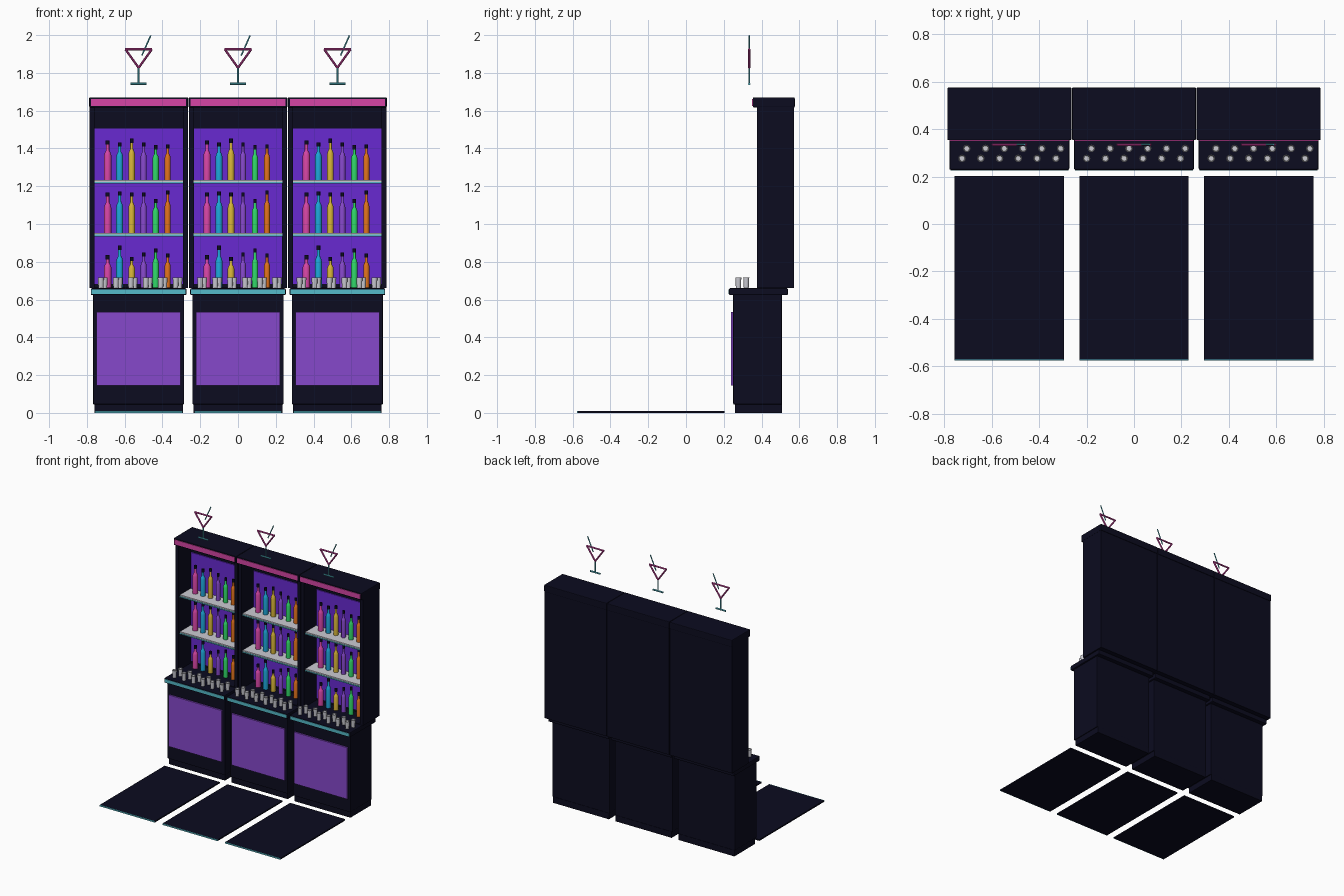
import bpy, bmesh, math
from mathutils import Vector

if "Cube" in bpy.data.objects:
    bpy.data.objects.remove(bpy.data.objects["Cube"])


def material(name, r, g, b):
    m = bpy.data.materials.new(name)
    m.diffuse_color = (r, g, b, 1)
    m.use_nodes = True
    m.node_tree.nodes["Principled BSDF"].inputs["Base Color"].default_value = (r, g, b, 1)
    return m


NAVY = material("dark navy", .0035, .0035, .014)
MAGENTA = material("magenta", .68, .06, .38)
CYAN = material("soft cyan", .09, .49, .58)
VIOLET = material("violet", .24, .065, .6)
PURPLE = material("deep purple", .14, .023, .64)
GREY = material("pale grey", .6, .6, .65)
BLUE = material("bright blue", .012, .38, .68)
GOLD = material("gold", .68, .46, .04)
GREEN = material("green", .03, .68, .14)
ORANGE = material("orange", .75, .17, .012)

module = []  # every object of the middle bar unit


def add(name, bm, mats, smooth=False):
    bmesh.ops.recalc_face_normals(bm, faces=bm.faces)
    mesh = bpy.data.meshes.new(name)
    bm.to_mesh(mesh)
    bm.free()
    for m in mats:
        mesh.materials.append(m)
    if smooth:
        mesh.shade_smooth()
        mesh.set_sharp_from_angle(angle=math.radians(35))
    ob = bpy.data.objects.new(name, mesh)
    bpy.context.collection.objects.link(ob)
    module.append(ob)
    return ob


def box(name, x, y, z, mat, bevel=0):
    """Box from (min, max) pairs; a single x is a half width."""
    if not isinstance(x, tuple):
        x = (-x, x)
    bm = bmesh.new()
    bmesh.ops.create_cube(bm, size=1)
    for v in bm.verts:
        v.co = [p[0] if c < 0 else p[1] for c, p in zip(v.co, (x, y, z))]
    ob = add(name, bm, [mat])
    if bevel:
        mod = ob.modifiers.new("soft edge", "BEVEL")
        mod.width, mod.segments = bevel, 2
    return ob


def lathe(name, profile, loc, mats, sides=12, cap_from=None):
    """Spin (radius, height) points round z; rings past cap_from use material 1."""
    bm = bmesh.new()
    vs = [bm.verts.new((r, 0, z)) for r, z in profile]
    es = [bm.edges.new(p) for p in zip(vs, vs[1:])]
    bmesh.ops.spin(bm, geom=vs + es, cent=(0, 0, 0), axis=(0, 0, 1),
                   angle=math.tau, steps=sides, use_duplicate=False)
    bmesh.ops.remove_doubles(bm, verts=bm.verts, dist=.0001)
    if cap_from:
        for f in bm.faces:
            f.material_index = int(f.calc_center_median().z > cap_from)
    ob = add(name, bm, mats, True)
    ob.location = loc
    return ob


def rod(name, a, b, radius, mat, y=.335):
    """Round tube between two (x, z) points."""
    a, b = Vector((a[0], y, a[1])), Vector((b[0], y, b[1]))
    bm = bmesh.new()
    bmesh.ops.create_cone(bm, cap_ends=True, segments=10, radius1=radius,
                          radius2=radius, depth=(b - a).length)
    ob = add(name, bm, [mat], True)
    ob.rotation_mode = "QUATERNION"
    ob.rotation_quaternion = (b - a).to_track_quat("Z", "Y")
    ob.location = (a + b) / 2


# Floor mat with lit front edge
box("floor_mat", .231, (-.572, .203), (0, .01), NAVY)
box("mat_front_strip", .231, (-.576, -.571), (0, .01), CYAN)

# Lower cabinet and counter
box("plinth", .235, (.26, .508), (0, .046), NAVY)
box("lower_cabinet", .241, (.25, .508), (.045, .63), NAVY, .004)
box("front_panel", .222, (.238, .252), (.145, .535), VIOLET)
box("counter", .253, (.228, .54), (.623, .66), NAVY, .006)
box("counter_strip", .249, (.225, .23), (.63, .654), CYAN)

# Upper cabinet, open at the front
for side, s in (("left", 1), ("right", -1)):
    box(side + "_wall", tuple(sorted((s * .235, s * .26))), (.375, .572), (.66, 1.62), NAVY)
box("back_board", .24, (.527, .572), (.66, 1.62), NAVY)
box("glowing_back_panel", .234, (.52, .528), (.683, 1.505), PURPLE)
box("cabinet_floor", .24, (.376, .53), (.655, .665), NAVY)
box("header", .262, (.354, .576), (1.617, 1.67), NAVY, .005)
box("header_strip", .252, (.35, .356), (1.626, 1.662), MAGENTA)

# Shelves with thin lit lower edge
SHELVES = (1.232, .953)
for z in SHELVES:
    box("shelf", .235, (.392, .52), (z - .014, z), GREY)
    box("shelf_strip", .235, (.389, .393), (z - .018, z - .009), CYAN)

# Bottles: colour, radius, height on the top, middle and bottom rows
BOTTLES = (
    (MAGENTA, .0195, (.21, .215, .17)),
    (BLUE, .0185, (.2, .22, .22)),
    (GOLD, .0175, (.22, .215, .16)),
    (VIOLET, .016, (.2, .215, .185)),
    (GREEN, .017, (.185, .18, .205)),
    (ORANGE, .016, (.19, .225, .18)),
)
for i, (mat, r, heights) in enumerate(BOTTLES):
    for base, h in zip(SHELVES + (.665,), heights):
        neck, cap = r * .45, h - .022
        profile = [(0, 0), (r, 0), (r, h * .62), (r * .8, h * .69), (neck, h * .75),
                   (neck, cap), (neck * 1.2, cap), (neck * 1.2, h), (0, h)]
        lathe("bottle", profile, (i * .0635 - .164, .475, base),
              [mat, NAVY], cap_from=cap - .0005)

# Two staggered rows of tumblers on the counter
TUMBLER = [(0, 0), (.013, 0), (.016, .056), (.0135, .056), (.011, .008), (0, .008)]
for start, y in ((-.2, .277), (-.18, .319)):
    for i in range(6):
        lathe("tumbler", TUMBLER, (start + i * .0792, y, .66), [GREY])

# Cocktail glass sign above the header
rim, apex = 1.925, (0, 1.827)
rod("sign_rim", (-.072, rim), (.072, rim), .006, MAGENTA)
for s in (-1, 1):
    rod("sign_bowl_side", (s * .07, rim), apex, .006, MAGENTA)
rod("sign_stem", apex, (0, 1.742), .005, CYAN)
rod("sign_foot", (-.042, 1.742), (.042, 1.742), .006, CYAN)
rod("sign_straw", (.017, 1.892), (.064, 1.998), .004, CYAN)

# Repeat the finished unit on both sides
for ob in list(module):
    for dx in (-.526, .526):
        twin = ob.copy()
        twin.location.x += dx
        bpy.context.collection.objects.link(twin)
